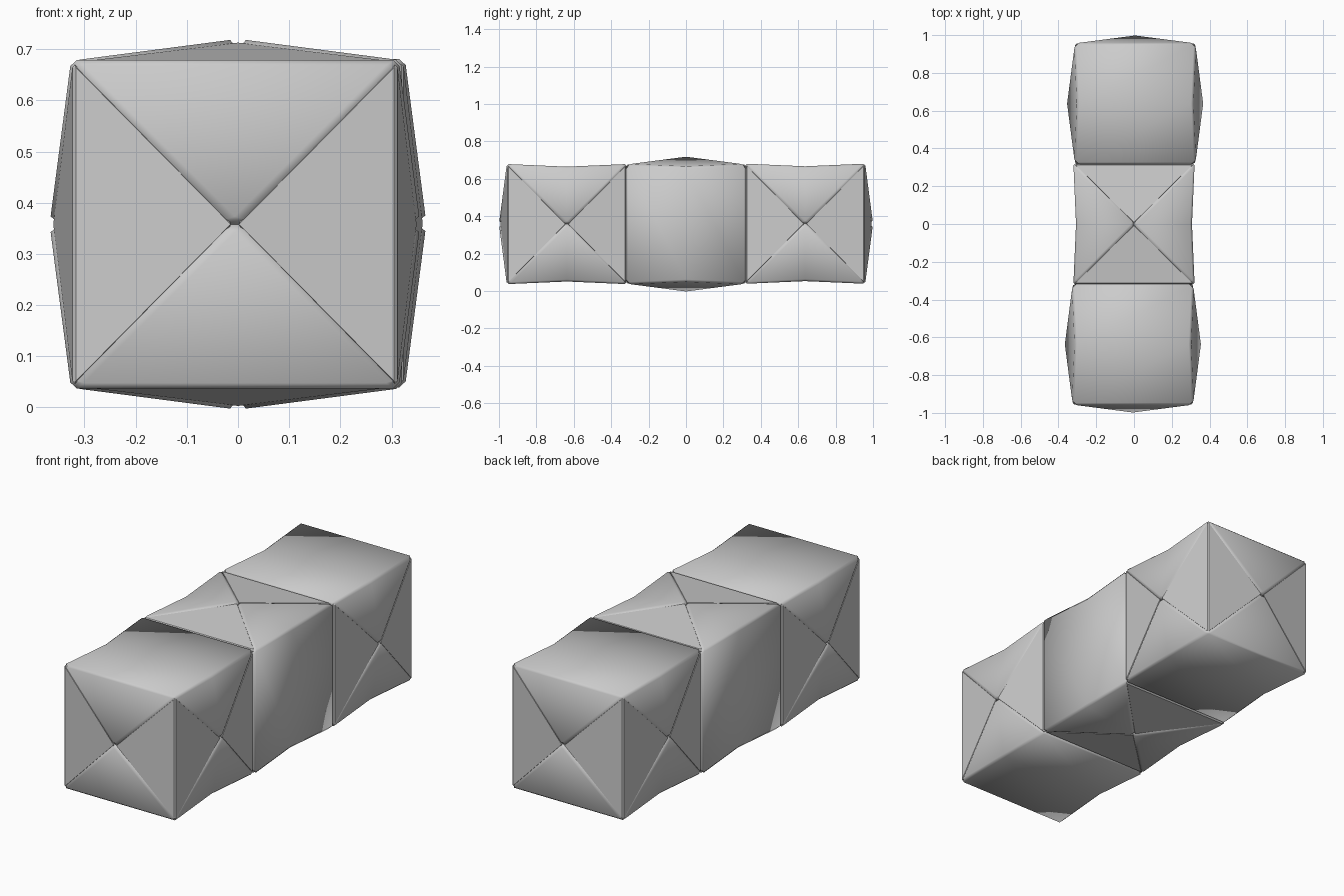
import bpy, bmesh, math
from mathutils import Matrix, Vector

cube = bpy.data.objects.get("Cube")
if cube:
    bpy.data.objects.remove(cube)

H = 0.321        # half size of a block
TIP = 0.363      # how far the flap tips stand out
DIP = 0.014      # inward fold at the middle of each lengthwise edge
MID_Z = 0.358

grey = bpy.data.materials.new("plain_grey")
grey.use_nodes = True
colour = (0.6, 0.6, 0.6, 1)
grey.diffuse_color = colour
grey.node_tree.nodes["Principled BSDF"].inputs["Base Color"].default_value = colour


def make_part(name, points, faces, matrix, width, smooth):
    mesh = bpy.data.meshes.new(name)
    bm = bmesh.new()
    verts = {key: bm.verts.new(co) for key, co in points.items()}
    for face in faces:
        bm.faces.new([verts[key] for key in face.split()])
    bmesh.ops.recalc_face_normals(bm, faces=bm.faces)
    bm.to_mesh(mesh)
    bm.free()
    mesh.transform(matrix)
    if matrix.determinant() < 0:
        mesh.flip_normals()
    mesh.materials.append(grey)
    part = bpy.data.objects.new(name, mesh)
    bpy.context.collection.objects.link(part)
    bevel = part.modifiers.new("softened_edges", 'BEVEL')
    bevel.width = width
    bevel.segments = 1
    bevel.limit_method = 'ANGLE'
    bevel.angle_limit = math.radians(25)
    if smooth:
        mesh.shade_smooth()


def cap(name, matrix, front, back):
    """Folded square with four triangular flaps that reach the face centres."""
    m = H - DIP
    points = {
        "fl": (-H, -H, H), "fr": (H, -H, H), "bl": (-H, H, H), "br": (H, H, H),
        "ml": (-m, 0, m), "mr": (m, 0, m),
        "tl": (-TIP, 0, 0), "tr": (TIP, 0, 0), "tf": (0, -front, 0), "tb": (0, back, 0),
    }
    faces = ["fl fr mr ml", "ml mr br bl",                           # folded square
             "fl tf fr", "br tb bl",                                 # end flaps
             "fl ml tl", "ml bl tl", "fr tr mr", "mr tr br",         # side flaps
             "fl tl tf", "fr tf tr", "br tr tb", "bl tb tl",         # inner walls
             "tl tb tr tf"]
    make_part(name, points, faces, matrix, 0.011, True)


def wedge(name, matrix, sx, sy, reach):
    """Tetrahedron that fills one corner edge between the two caps."""
    e, t = H - 0.004, TIP - 0.007
    points = {"lo": (sx * e, sy * e, -H), "hi": (sx * e, sy * e, H),
              "side": (sx * t, 0, 0), "end": (0, sy * (reach - 0.007), 0)}
    faces = ["lo hi side", "hi lo end", "lo side end", "hi end side"]
    make_part(name, points, faces, matrix, 0.006, False)


# Three blocks in a row, the middle one turned a quarter about the long axis
blocks = [("front", Vector((-0.006, -0.637, MID_Z)), 0, TIP, H),
          ("middle", Vector((0, 0, MID_Z)), 90, H, H),
          ("back", Vector((0.006, 0.637, MID_Z + 0.002)), 0, H, TIP)]

for label, centre, turn, front, back in blocks:
    base = Matrix.Translation(centre) @ Matrix.Rotation(math.radians(turn), 4, 'Y')
    for side, sign in (("first", 1), ("second", -1)):
        cap(f"{label}_{side}_cap", base @ Matrix.Diagonal((1, 1, sign, 1)), front, back)
    for sx in (-1, 1):
        for sy, reach in ((-1, front), (1, back)):
            spot = ("near" if sy < 0 else "far") + ("_right" if sx < 0 else "_left")
            wedge(f"{label}_{spot}_wedge", base, sx, sy, reach)
